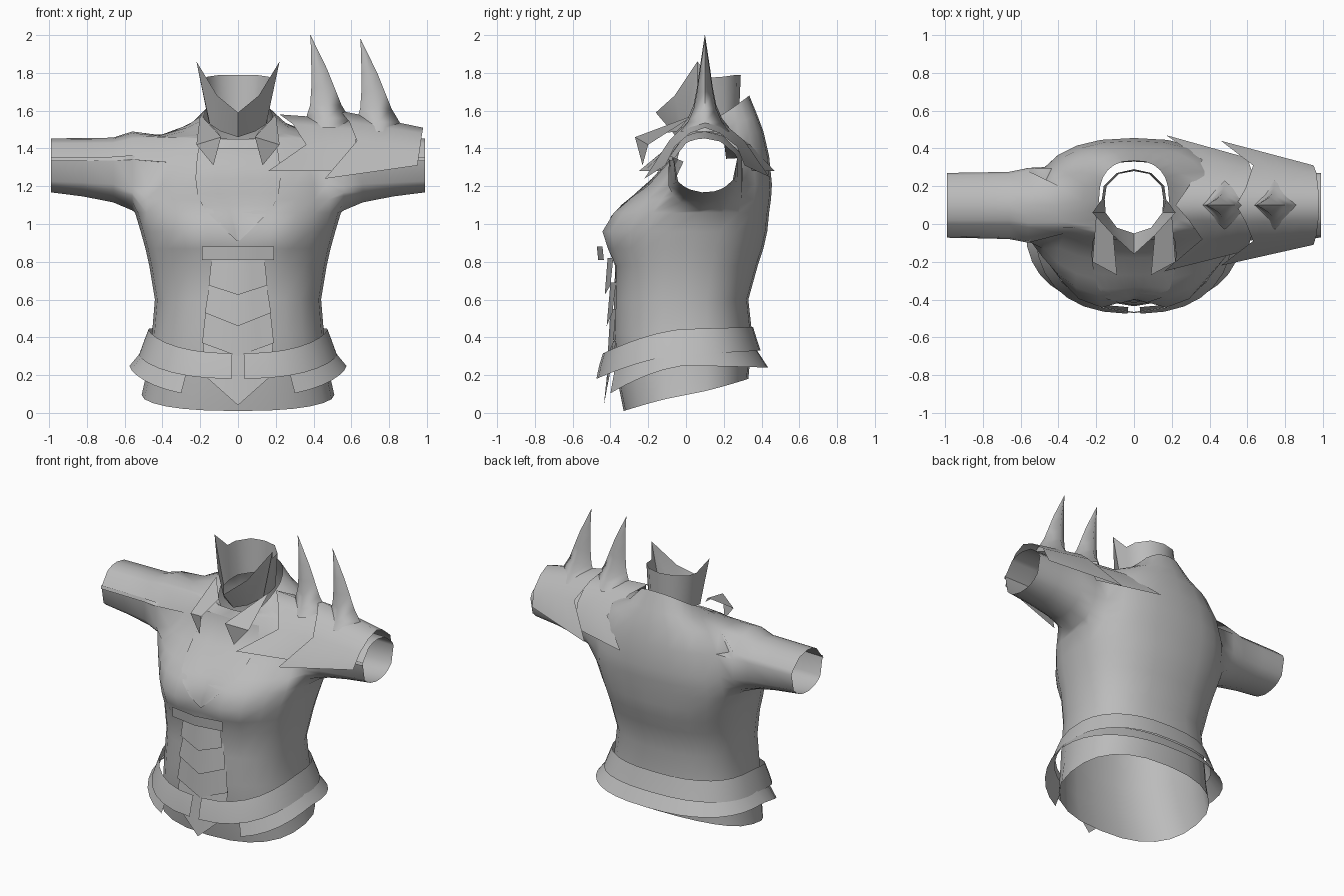
import bpy, bmesh, math
from mathutils import Vector
from mathutils.bvhtree import BVHTree

cube = bpy.data.objects.get("Cube")
if cube:
    bpy.data.objects.remove(cube, do_unlink=True)

grey = bpy.data.materials.new("plain_grey")
grey.use_nodes = True
grey.diffuse_color = (0.5, 0.5, 0.5, 1)
grey.node_tree.nodes["Principled BSDF"].inputs["Base Color"].default_value = (0.5, 0.5, 0.5, 1)


def finish(name, bm, angle=50):
    """Turn a bmesh into a shaded object."""
    bmesh.ops.remove_doubles(bm, verts=bm.verts, dist=0.0005)
    bmesh.ops.recalc_face_normals(bm, faces=bm.faces)
    me = bpy.data.meshes.new(name)
    bm.to_mesh(me)
    bm.free()
    me.materials.append(grey)
    ob = bpy.data.objects.new(name, me)
    bpy.context.collection.objects.link(ob)
    bpy.ops.object.select_all(action='DESELECT')
    ob.select_set(True)
    bpy.context.view_layer.objects.active = ob
    bpy.ops.object.shade_smooth_by_angle(angle=math.radians(angle))
    return ob


def loft(rows, closed=False):
    """Skin rows of points with quads."""
    bm = bmesh.new()
    grid = [[bm.verts.new(p) for p in row] for row in rows]
    n = len(grid[0])
    for a, b in zip(grid, grid[1:]):
        for i in range(n if closed else n - 1):
            j = (i + 1) % n
            bm.faces.new((a[i], a[j], b[j], b[i]))
    return bm


def spow(v, e=0.82):
    return math.copysign(abs(v) ** e, v)


def oval(a, hw, yf, yb, yc):
    s = spow(math.sin(a))
    return hw * spow(math.cos(a)), yc + s * ((yb - yc) if s > 0 else (yc - yf))


# Torso: stacked ovals (height, tilt, half width, front, back, side depth)
SEG = 24
RINGS = [
    (0.095, 0.085, 0.51, -0.33, 0.33, 0.0),
    (0.25, 0.04, 0.475, -0.37, 0.34, 0.0),
    (0.42, 0, 0.455, -0.385, 0.35, 0.0),
    (0.60, 0, 0.44, -0.38, 0.33, 0.0),
    (0.78, 0, 0.47, -0.375, 0.38, 0.02),
    (0.87, 0, 0.49, -0.39, 0.41, 0.03),
    (0.96, 0, 0.515, -0.39, 0.43, 0.05),
    (1.06, 0, 0.545, -0.36, 0.44, 0.07),
    (1.13, 0, 0.54, -0.30, 0.45, 0.09),
    (1.21, 0, 0.53, -0.20, 0.455, 0.10),
    (1.34, 0.02, 0.49, -0.10, 0.44, 0.10),
    (1.47, 0.02, 0.41, -0.06, 0.41, 0.10),
    (1.51, 0.06, 0.27, -0.06, 0.38, 0.12),
    (1.55, 0.13, 0.185, -0.05, 0.335, 0.13),
]
rows = []
for z, tilt, hw, yf, yb, yc in RINGS:
    row = []
    for i in range(SEG):
        a = 2 * math.pi * i / SEG
        x, y = oval(a, hw, yf, yb, yc)
        if math.sin(a) < 0:
            y -= 0.075 * math.exp(-((abs(x) - 0.22) / 0.13) ** 2 - ((z - 0.96) / 0.12) ** 2)
        row.append((x, y, z + tilt * math.sin(a)))
    rows.append(row)
bm = loft(rows, closed=True)

# Sleeves: open a patch on each side and extrude its rim outward
for side in (1, -1):
    bm.faces.ensure_lookup_table()
    first, last = 7, 11
    cols = [(c + (0 if side > 0 else SEG // 2)) % SEG for c in (-2, -1, 0, 1)]
    patch = []
    for f in bm.faces:
        c = f.calc_center_median()
        if c.x * side > 0.3 and 1.06 < c.z < 1.46:
            ang = [round(math.degrees(math.atan2(0, 1)))]
            patch.append((abs(c.y - 0.1), f))
    # keep the four columns nearest the side in every row
    bands = [r[0] for r in RINGS[first:last + 1]]
    hole = []
    for lo, hi in zip(bands, bands[1:]):
        band = sorted((p for p in patch if lo < p[1].calc_center_median().z < hi), key=lambda p: p[0])
        hole += [f for _, f in band[:4]]
    inside = set(hole)
    rim = [e for f in hole for e in f.edges if sum(g in inside for g in e.link_faces) == 1]
    bmesh.ops.delete(bm, geom=hole, context='FACES')
    rim = [e for e in rim if e.is_valid]
    for x, cz, ry, rz in ((0.56, 1.28, 0.208, 0.21), (0.66, 1.285, 0.188, 0.172),
                          (0.82, 1.30, 0.18, 0.155), (0.99, 1.31, 0.175, 0.143)):
        new = bmesh.ops.extrude_edge_only(bm, edges=rim)["geom"]
        for v in (g for g in new if isinstance(g, bmesh.types.BMVert)):
            a = math.atan2((v.co.z - cz) / rz, (v.co.y - 0.1) / ry)
            v.co = (side * x, 0.1 + ry * math.cos(a), cz + rz * math.sin(a))
        rim = [g for g in new if isinstance(g, bmesh.types.BMEdge)]
bm.normal_update()
body = BVHTree.FromBMesh(bm)
finish("torso", bm, 70)


def on_front(x, z, gap):
    hit = body.ray_cast(Vector((x, -2, z)), Vector((0, 1, 0)))[0]
    return (x, (hit.y if hit else -0.05) - gap, z)


# Neckline panel laid over the chest
rows = []
for z, w in ((1.40, 0.21), (1.32, 0.22), (1.24, 0.225), (1.16, 0.215), (1.10, 0.19),
             (1.04, 0.14), (0.97, 0.07), (0.91, 0.005)):
    rows.append([on_front(w * t / 4, z, 0.008) for t in range(-4, 5)])
finish("neckline_panel", loft(rows))


# Belts: bands that dip towards the front
def band(name, gap, levels, n=30):
    rows = []
    for hw, yf, yb, zs, dip, rise in levels:
        row = []
        for i in range(n + 1):
            a = math.radians(-90 + gap + (360 - 2 * gap) * i / n)
            s = math.sin(a)
            x, y = oval(a, hw, yf, yb, 0)
            row.append((x, y, zs + (rise * s if s > 0 else -dip * abs(s) ** 1.3)))
        rows.append(row)
    finish(name, loft(rows))


band("upper_belt", 2, [(0.475, -0.44, 0.355, 0.445, 0.13, 0.01),
                       (0.50, -0.46, 0.375, 0.38, 0.13, 0.01),
                       (0.525, -0.475, 0.395, 0.31, 0.13, 0.02)])
band("lower_belt", 27, [(0.50, -0.41, 0.37, 0.34, 0.10, 0.0),
                        (0.575, -0.44, 0.435, 0.25, 0.17, -0.01)])


# Front plates: overlapping chevrons below a cross bar
def plate(name, top, bottom, point, w_top, w_bot, y_top, y_bot):
    rows = []
    for z, drop, w, y in ((top, 0, w_top, y_top), (bottom, point, w_bot, y_bot)):
        rows.append([(w * t, y + 0.03 * abs(t), z - drop * (1 - abs(t))) for t in (-1, -0.5, 0, 0.5, 1)])
    finish(name, loft(rows))


plate("chest_bar", 0.88, 0.81, 0, 0.19, 0.19, -0.472, -0.465)
plate("belly_plate_1", 0.82, 0.675, 0.05, 0.14, 0.155, -0.415, -0.43)
plate("belly_plate_2", 0.69, 0.53, 0.07, 0.15, 0.175, -0.40, -0.42)
plate("belly_plate_3", 0.55, 0.37, 0.07, 0.17, 0.19, -0.40, -0.415)
plate("belly_plate_4", 0.38, 0.20, 0.16, 0.185, 0.18, -0.40, -0.435)


def mirrored(points):
    """Extend a half row, starting on the centre line, to both sides."""
    return [(-x, y, z) for x, y, z in reversed(points[1:])] + points


# High collar with a pointed front and two side horns
rim = [(0, -0.16, 1.59), (0.11, -0.06, 1.68), (0.22, 0.06, 1.86), (0.17, 0.13, 1.775),
       (0.16, 0.20, 1.78), (0.09, 0.27, 1.79), (0, 0.29, 1.79)]
base = [(0, -0.05, 1.46), (0.09, -0.02, 1.49), (0.15, 0.06, 1.53), (0.155, 0.13, 1.54),
        (0.145, 0.20, 1.55), (0.08, 0.265, 1.56), (0, 0.28, 1.56)]
finish("high_collar", loft([mirrored(base), mirrored(rim)]), 40)

# Collar lapels
for side, label in ((1, "left"), (-1, "right")):
    bm = bmesh.new()
    p = [bm.verts.new((side * x, y, z)) for x, y, z in (
        (0.20, 0.05, 1.58), (0.11, -0.05, 1.49), (0.09, -0.27, 1.46), (0.13, -0.23, 1.31), (0.22, -0.20, 1.42))]
    bm.faces.new((p[0], p[1], p[2], p[4]))
    bm.faces.new((p[4], p[2], p[3]))
    finish(label + "_lapel", bm, 30)


# Shoulder guards on the left arm: zigzag inner edge, straight outer edge
def guard(name, inner, outer):
    rows = []
    for k in range(5):
        t = k / 4
        rows.append([Vector(a).lerp(Vector(b), t) for a, b in zip(inner, outer)])
    finish(name, loft(rows), 60)


guard("inner_shoulder_guard",
      [(0.16, -0.25, 1.28), (0.36, -0.08, 1.42), (0.29, 0.02, 1.53), (0.22, 0.10, 1.58),
       (0.29, 0.20, 1.53), (0.36, 0.34, 1.42), (0.17, 0.47, 1.28)],
      [(0.60, -0.14, 1.28), (0.62, -0.07, 1.42), (0.63, 0.01, 1.50), (0.64, 0.10, 1.55),
       (0.63, 0.19, 1.50), (0.62, 0.29, 1.42), (0.60, 0.35, 1.28)])
guard("outer_shoulder_guard",
      [(0.46, -0.22, 1.24), (0.63, -0.09, 1.44), (0.59, 0.01, 1.54), (0.54, 0.10, 1.60),
       (0.59, 0.19, 1.54), (0.63, 0.31, 1.44), (0.46, 0.44, 1.25)],
      [(0.95, -0.11, 1.31), (0.965, -0.06, 1.41), (0.975, 0.02, 1.48), (0.98, 0.10, 1.51),
       (0.975, 0.18, 1.48), (0.965, 0.27, 1.41), (0.95, 0.31, 1.31)])

# Curved horns rising from the guards
for name, dx, dz in (("inner_horn", 0, 0), ("outer_horn", 0.265, -0.02)):
    rows = []
    for z, cx, rx, ry in ((1.51, 0.48, 0.14, 0.13), (1.56, 0.475, 0.115, 0.09), (1.63, 0.465, 0.083, 0.06),
                          (1.72, 0.45, 0.062, 0.042), (1.82, 0.43, 0.042, 0.028),
                          (1.92, 0.405, 0.018, 0.013), (2.0, 0.383, 0.001, 0.001)):
        rows.append([(cx + dx + rx * c, 0.1 + ry * s, z + dz) for c, s in ((1, 0), (0, 1), (-1, 0), (0, -1))])
    finish(name, loft(rows, closed=True), 100)
